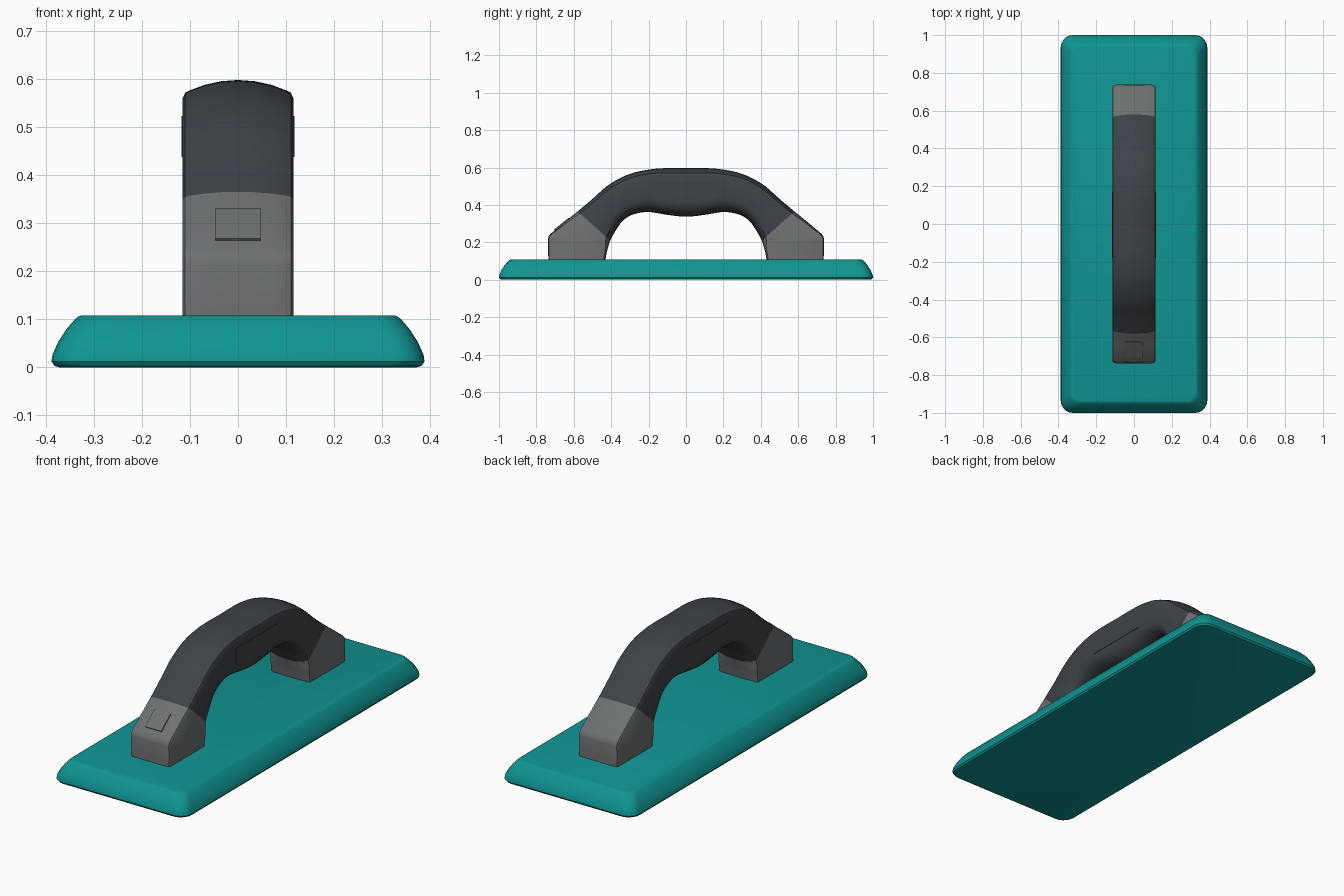
import bpy, bmesh, math
from mathutils import Vector

if "Cube" in bpy.data.objects:
    bpy.data.objects.remove(bpy.data.objects["Cube"])


def material(name, rgb):
    m = bpy.data.materials.new(name)
    m.diffuse_color = (*rgb, 1)
    m.use_nodes = True
    m.node_tree.nodes["Principled BSDF"].inputs["Base Color"].default_value = m.diffuse_color
    return m


TEAL = material("teal", (0.005, 0.30, 0.29))
GREY = material("mid grey", (0.155, 0.165, 0.17))
DARK = material("charcoal", (0.048, 0.056, 0.064))


def loft(name, rings, mat, angle=35):
    """Skin a list of closed rings and cap both ends."""
    bm = bmesh.new()
    vs = [[bm.verts.new(p) for p in ring] for ring in rings]
    n = len(vs[0])
    for a, b in zip(vs, vs[1:]):
        for i in range(n):
            j = (i + 1) % n
            bm.faces.new((a[i], a[j], b[j], b[i]))
    bm.faces.new(vs[0])
    bm.faces.new(vs[-1])
    bmesh.ops.recalc_face_normals(bm, faces=bm.faces)
    me = bpy.data.meshes.new(name)
    bm.to_mesh(me)
    bm.free()
    me.materials.append(mat)
    ob = bpy.data.objects.new(name, me)
    bpy.context.collection.objects.link(ob)
    bpy.ops.object.select_all(action='DESELECT')
    ob.select_set(True)
    bpy.context.view_layer.objects.active = ob
    bpy.ops.object.shade_smooth_by_angle(angle=math.radians(angle))
    return ob


def box(name, loc, size, mat, tilt=0):
    bpy.ops.mesh.primitive_cube_add(size=1, location=loc, rotation=(tilt, 0, 0))
    ob = bpy.context.object
    ob.name = name
    ob.scale = size
    ob.data.materials.append(mat)
    return ob


# Float pad: rounded rectangles that shrink towards the top
def rounded_rect(hx, hy, r, z, seg=5):
    pts = []
    for q, (sx, sy) in enumerate(((1, 1), (-1, 1), (-1, -1), (1, -1))):
        for k in range(seg + 1):
            a = math.pi / 2 * (q + k / seg)
            pts.append((sx * (hx - r) + r * math.cos(a),
                        sy * (hy - r) + r * math.sin(a), z))
    return pts


pad_profile = ((0.016, 0.0), (0.006, 0.003), (0.0, 0.012), (0.002, 0.026),
               (0.014, 0.053), (0.031, 0.079), (0.048, 0.099),
               (0.055, 0.105), (0.063, 0.108))
loft("float_pad", [rounded_rect(0.388 - d, 1.0 - d, 0.065 - 0.3 * d, z)
                   for d, z in pad_profile], TEAL)

# Handle cross-sections, half width: (x, fraction from outer to inner side)
GRIP = ((0, 0), (0.035, 0.01), (0.07, 0.04), (0.1, 0.085), (0.11, 0.105),
        (0.115, 0.15), (0.115, 0.70), (0.109, 0.82), (0.088, 0.92),
        (0.05, 0.98), (0, 1))
FOOT = ((0, 0), (0.035, 0), (0.07, 0), (0.1, 0.003), (0.11, 0.015),
        (0.115, 0.05), (0.115, 0.93), (0.112, 0.97), (0.1, 0.99),
        (0.05, 1), (0, 1))


def section(outer, inner, w):
    """Ring between two side-view points; w blends foot (0) to grip (1)."""
    o, i = Vector((0, *outer)), Vector((0, *inner))
    half = []
    for (xf, tf), (xg, tg) in zip(FOOT, GRIP):
        p = o.lerp(i, tf + (tg - tf) * w)
        p.x = xf + (xg - xf) * w
        half.append(p)
    return half + [Vector((-p.x, p.y, p.z)) for p in half[-2:0:-1]]


def smooth(pts, steps=5):
    """Catmull-Rom through the points."""
    p = [Vector(q) for q in pts]
    p = [2 * p[0] - p[1]] + p + [2 * p[-1] - p[-2]]
    out = []
    for k in range(1, len(p) - 2):
        a, b, c, d = p[k - 1:k + 3]
        for s in range(steps):
            t = s / steps
            out.append(0.5 * (2 * b + (c - a) * t + (2 * a - 5 * b + 4 * c - d) * t * t
                              + (3 * b - a - 3 * c + d) * t ** 3))
    return out + [p[-2]]


# Arched grip: (outer y, outer z, inner y, inner z), mirrored about the middle
arch = [(-0.58, 0.365, -0.405, 0.21), (-0.50, 0.432, -0.375, 0.265),
        (-0.41, 0.51, -0.335, 0.318), (-0.30, 0.566, -0.28, 0.35),
        (-0.19, 0.590, -0.20, 0.362), (-0.10, 0.597, -0.10, 0.347),
        (0, 0.597, 0, 0.337)]
arch += [(-a, b, -c, d) for a, b, c, d in arch[-2::-1]]
path = smooth(arch)
rings = []
for k, s in enumerate(path):
    w = min(1, 0.6 + 0.4 * min(k, len(path) - 1 - k) / 10)
    rings.append(section(s[:2], s[2:], w))
loft("grip", rings, DARK)

# Feet: blocks with a sloping shoulder, one at each end
foot = ((0.736, 0.10, 0.432, 0.10, 0), (0.738, 0.215, 0.423, 0.150, 0),
        (0.735, 0.232, 0.418, 0.168, 0.05), (0.725, 0.245, 0.415, 0.178, 0.1),
        (0.66, 0.30, 0.41, 0.195, 0.35), (0.58, 0.365, 0.405, 0.21, 0.6))
for name, s in (("front_foot", -1), ("back_foot", 1)):
    loft(name, [section((s * a, b), (s * c, d), w) for a, b, c, d, w in foot], GREY)

# Shallow side panels on the grip and a tab on the front shoulder
for name, s in (("right_panel", 1), ("left_panel", -1)):
    box(name, (s * 0.1145, -0.005, 0.48), (0.006, 0.35, 0.085), DARK)
box("front_tab", (0, -0.664, 0.296), (0.094, 0.10, 0.009), GREY, math.radians(39))
